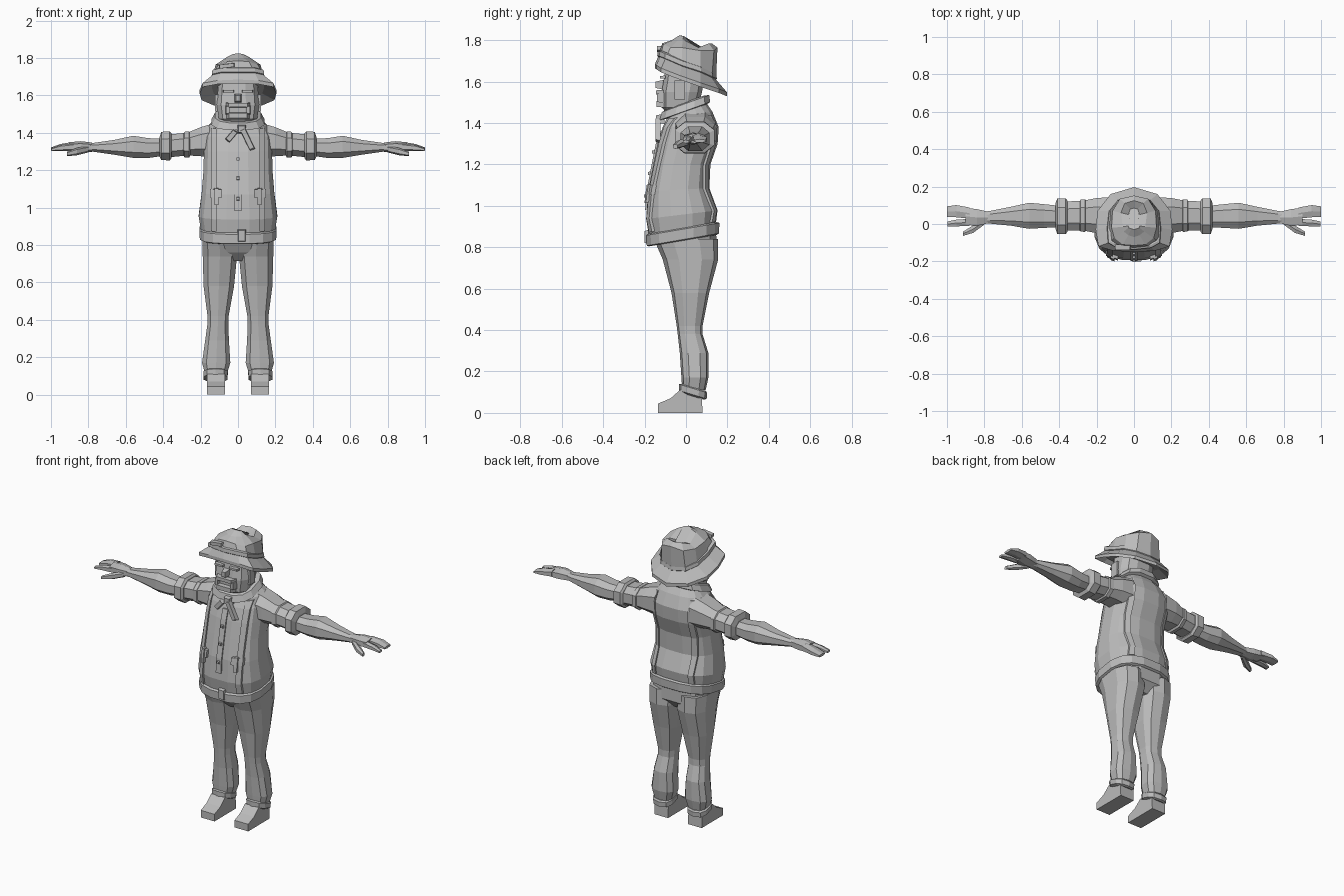
import bpy, bmesh, math
from mathutils import Vector

mat = bpy.data.materials.new("plain grey")
mat.diffuse_color = (0.5, 0.5, 0.5, 1)


def finish(name, bm):
    bmesh.ops.recalc_face_normals(bm, faces=bm.faces)
    me = bpy.data.meshes.new(name)
    bm.to_mesh(me)
    bm.free()
    me.materials.append(mat)
    ob = bpy.data.objects.new(name, me)
    bpy.context.collection.objects.link(ob)
    return ob


def loft(name, rings, cap=True):
    """Skin a series of equal-sized point rings."""
    bm = bmesh.new()
    vs = [[bm.verts.new(p) for p in r] for r in rings]
    n = len(rings[0])
    for a, b in zip(vs, vs[1:]):
        for i in range(n):
            j = (i + 1) % n
            bm.faces.new((a[i], a[j], b[j], b[i]))
    if cap:
        bm.faces.new(vs[0])
        bm.faces.new(vs[-1])
    return finish(name, bm)


def power(v, p):
    return math.copysign(abs(v) ** p, v)


def oval(n, a0, a1, b0, b1, p=0.75):
    """Rounded-box outline spanning a0..a1 and b0..b1."""
    out = []
    for i in range(n):
        t = 2 * math.pi * (i + 0.5) / n
        out.append(((a0 + a1) / 2 + (a1 - a0) / 2 * power(math.cos(t), p),
                    (b0 + b1) / 2 + (b1 - b0) / 2 * power(math.sin(t), p)))
    return out


def level(n, z, x0, x1, y0, y1, tilt=0.0, p=0.75):
    return [(x, y, z + tilt * y) for x, y in oval(n, x0, x1, y0, y1, p)]


def across(n, s, x, y0, y1, z0, z1, p=0.8):
    return [(s * x, y, z) for y, z in oval(n, y0, y1, z0, z1, p)]


def box(name, c, size, taper=1.0, tilt=0.0):
    """Block whose front (-y) face may be smaller and which may lean in xz."""
    hx, hy, hz = (v / 2 for v in size)
    ct, st = math.cos(tilt), math.sin(tilt)
    rings = []
    for y, k in ((hy, 1), (-hy, taper)):
        rings.append([(c[0] + k * (a * hx * ct - b * hz * st), c[1] + y,
                       c[2] + k * (a * hx * st + b * hz * ct))
                      for a, b in ((-1, -1), (1, -1), (1, 1), (-1, 1))])
    return loft(name, rings)


# Jacket body: z, tilt, front y, back y, half width
BODY = [(0.88, .17, -.18, .145, .20), (0.96, .12, -.195, .155, .213),
        (1.08, .05, -.185, .115, .197), (1.20, 0, -.16, .12, .187),
        (1.30, 0, -.14, .155, .185), (1.38, 0, -.115, .16, .182),
        (1.44, .1, -.09, .13, .155), (1.485, .3, -.075, .09, .10)]
loft("jacket", [level(16, z, -w, w, f, b, t) for z, t, f, b, w in BODY])


def on_body(x, z, side, off):
    """Point on the jacket surface at a given x and level; side -1 is front."""
    for a, b in zip(BODY, BODY[1:]):
        if z <= b[0]:
            break
    k = (z - a[0]) / (b[0] - a[0])
    _, t, f, bk, w = (u + (v - u) * k for u, v in zip(a, b))
    c = min(abs(x) / w, 0.97) ** (1 / 0.75)
    r = (1 - c * c) ** 0.375
    y = (f + bk) / 2 + side * ((bk - f) / 2 * r + off)
    return Vector((x, y, z + t * y))


def strip(name, x0, x1, zs, side, thick, drift=0.0):
    rings = []
    for i, z in enumerate(zs):
        d = drift * i / (len(zs) - 1)
        rings.append([on_body(x0 + d, z, side, -.02), on_body(x1 + d, z, side, -.02),
                      on_body(x1 + d, z, side, thick), on_body(x0 + d, z, side, thick)])
    loft(name, rings)


# Belt, buckle and hips
loft("belt", [level(16, z, -w, w, -.18 - d, .15 + d, .17)
              for z, w, d in ((.835, .195, .002), (.84, .207, .012),
                              (.89, .21, .014), (.897, .2, .002))])
box("belt_buckle", (.02, -.19, .85), (.045, .02, .07), .8)
loft("hips", [level(12, z, -w, w, f, b, .1) for z, w, f, b in
              ((.72, .08, -.06, .10), (.77, .185, -.11, .15), (.87, .195, -.17, .15))])

# Jacket front: placket, side bands, buttons, pockets
ZS = [.90, .96, 1.08, 1.20, 1.30, 1.38, 1.43]
strip("placket", -.018, .018, [1.0, 1.08, 1.2, 1.3, 1.36], -1, .006)
for z in (1.06, 1.16, 1.26):
    p = on_body(0, z, -1, .008)
    box("button", p, (.02, .016, .02), .7)
for s in (-1, 1):
    def pair(a, b):
        return (a, b) if s > 0 else (-b, -a)
    strip("front_band", *pair(.115, .145), ZS, -1, .010)
    strip("back_band", *pair(.115, .145), ZS, 1, .008)
    strip("pocket_flap", *pair(.085, .15), [1.065, 1.09, 1.105], -1, .016)
    strip("pocket_tab", *pair(.105, .125), [1.03, 1.06, 1.11], -1, .022)

    # Sleeve, rolled cuff and forearm: x, y range, z range
    loft("sleeve", [across(8, s, *r) for r in (
        (.12, -.06, .15, 1.26, 1.46), (.20, -.055, .145, 1.27, 1.435),
        (.27, -.04, .13, 1.275, 1.405), (.37, -.04, .125, 1.265, 1.395))])
    loft("sleeve_roll", [across(8, s, *r) for r in (
        (.255, -.04, .125, 1.275, 1.40), (.262, -.048, .138, 1.262, 1.412),
        (.285, -.046, .136, 1.264, 1.41), (.292, -.04, .125, 1.275, 1.40))])
    loft("cuff", [across(8, s, *r) for r in (
        (.355, -.045, .13, 1.26, 1.40), (.365, -.06, .143, 1.247, 1.413),
        (.41, -.06, .143, 1.25, 1.41), (.42, -.03, .115, 1.27, 1.38))])
    loft("forearm", [across(8, s, *r) for r in (
        (.39, -.02, .10, 1.275, 1.37), (.48, -.025, .11, 1.262, 1.375),
        (.56, -.03, .118, 1.262, 1.388), (.66, -.012, .095, 1.28, 1.365),
        (.77, .0, .072, 1.297, 1.348), (.80, .0, .068, 1.30, 1.345))])

    # Hand with two finger groups and a thumb
    loft("palm", [across(6, s, *r) for r in (
        (.78, .0, .07, 1.297, 1.348), (.84, -.015, .085, 1.295, 1.355),
        (.90, -.01, .092, 1.302, 1.35))])
    loft("fingers_rear", [across(6, s, *r) for r in (
        (.88, .025, .092, 1.305, 1.352), (.95, .032, .105, 1.305, 1.34),
        (1.0, .035, .098, 1.305, 1.322))])
    loft("fingers_front", [across(6, s, *r) for r in (
        (.88, -.012, .03, 1.302, 1.345), (.95, -.015, .025, 1.302, 1.335),
        (.998, -.016, .015, 1.302, 1.318))])
    loft("thumb", [across(6, s, *r) for r in (
        (.80, -.005, .03, 1.295, 1.33), (.86, -.05, -.005, 1.28, 1.32),
        (.915, -.065, -.04, 1.275, 1.298))])

    # Trouser leg with bagged shin and turned cuff
    def leg_ring(z, x0, x1, y0, y1, tilt=0.0):
        return [(s * x, y, zz) for x, y, zz in level(10, z, x0, x1, y0, y1, tilt)]
    loft("trouser_leg", [leg_ring(*r) for r in (
        (.84, .002, .195, -.155, .155), (.74, .002, .192, -.112, .155),
        (.58, .018, .187, -.07, .112), (.42, .048, .165, -.045, .08),
        (.38, .05, .165, -.04, .08), (.29, .046, .178, -.03, .108),
        (.17, .038, .195, -.022, .108), (.11, .058, .178, -.018, .095))])
    loft("trouser_cuff", [leg_ring(*r, -.3) for r in (
        (.135, .06, .178, -.02, .095), (.128, .052, .188, -.034, .102),
        (.098, .054, .186, -.034, .10), (.09, .07, .17, -.02, .088))])

    # Shoe from a side profile
    prof = [(-.135, 0), (.08, 0), (.075, .11), (-.03, .11), (-.075, .07), (-.135, .045)]
    loft("shoe", [[(s * (.118 + k * x), y, z) for y, z in prof]
                  for k, x in ((-1, .048), (1, .048))])

# Collar, neckerchief knot and tails
loft("collar", [level(12, z, -w, w, f, b, .36) for z, w, f, b in
                ((1.455, .12, -.10, .105), (1.46, .145, -.13, .12),
                 (1.495, .125, -.12, .115), (1.502, .10, -.09, .09))])
box("scarf_knot", (.02, -.125, 1.42), (.05, .04, .05), .7)
for x, tilt, h in ((-.035, -.7, .07), (.05, .45, .13)):
    box("scarf_tail", (x, -.135, 1.405 - h * .3), (.03, .025, h), .85, tilt)

# Head, nose, brow, moustache and beard
loft("head", [level(12, z, -w, w, f, b) for z, w, f, b in
              ((1.44, .065, -.09, .05), (1.475, .105, -.118, .06),
               (1.55, .117, -.12, .08), (1.61, .112, -.11, .09), (1.69, .105, -.10, .09))])
box("nose", (0, -.125, 1.585), (.04, .045, .05), .6)
box("moustache", (0, -.126, 1.548), (.13, .036, .026), .8)
box("beard", (0, -.118, 1.492), (.13, .05, .036), .75)
for s in (-1, 1):
    box("brow", (s * .05, -.112, 1.622), (.06, .025, .014), .9)
    box("mouth_side", (s * .055, -.122, 1.522), (.022, .036, .05), .8)
    box("sideburn", (s * .112, -.03, 1.56), (.02, .05, .09))


# Hat: rings given as half outlines from front to back
def halves(pts):
    return [Vector(p) for p in pts] + [Vector((-x, y, z)) for x, y, z in pts[-2:0:-1]]


edge = halves([(0, -.15, 1.685), (.11, -.143, 1.68), (.19, -.12, 1.665), (.205, -.03, 1.63),
               (.195, .07, 1.595), (.125, .16, 1.565), (0, .197, 1.55)])
base = halves([(0, -.135, 1.72), (.09, -.125, 1.72), (.135, -.10, 1.71), (.14, -.02, 1.675),
               (.13, .07, 1.645), (.085, .125, 1.62), (0, .145, 1.61)])
crown = halves([(0, -.115, 1.785), (.06, -.11, 1.78), (.105, -.075, 1.765), (.12, -.02, 1.765),
                (.115, .07, 1.75), (.075, .135, 1.75), (0, .152, 1.765)])
top = halves([(0, -.07, 1.80), (.03, -.06, 1.80), (.055, -.04, 1.80), (.06, -.015, 1.805),
              (.07, .06, 1.765), (.05, .11, 1.785), (0, .125, 1.785)])
ridge = halves([(0, -.03, 1.825), (.015, -.025, 1.823), (.03, -.02, 1.82), (.03, -.01, 1.82),
                (.03, .05, 1.76), (.02, .08, 1.765), (0, .085, 1.765)])
down = Vector((0, 0, -.02))
inner = [p * 1 + Vector((0, 0, -.035)) for p in base]
loft("hat", [inner, [p + down for p in edge], edge, base, crown, top, ridge])
band = [[Vector((p.x * k, p.y * k, p.z + h)) for p in base]
        for k, h in ((1.0, 0), (1.03, .004), (1.01, .026), (.93, .03))]
loft("hat_band", band)
box("hat_badge", (-.06, -.124, 1.758), (.085, .03, .022), .9, .12)
